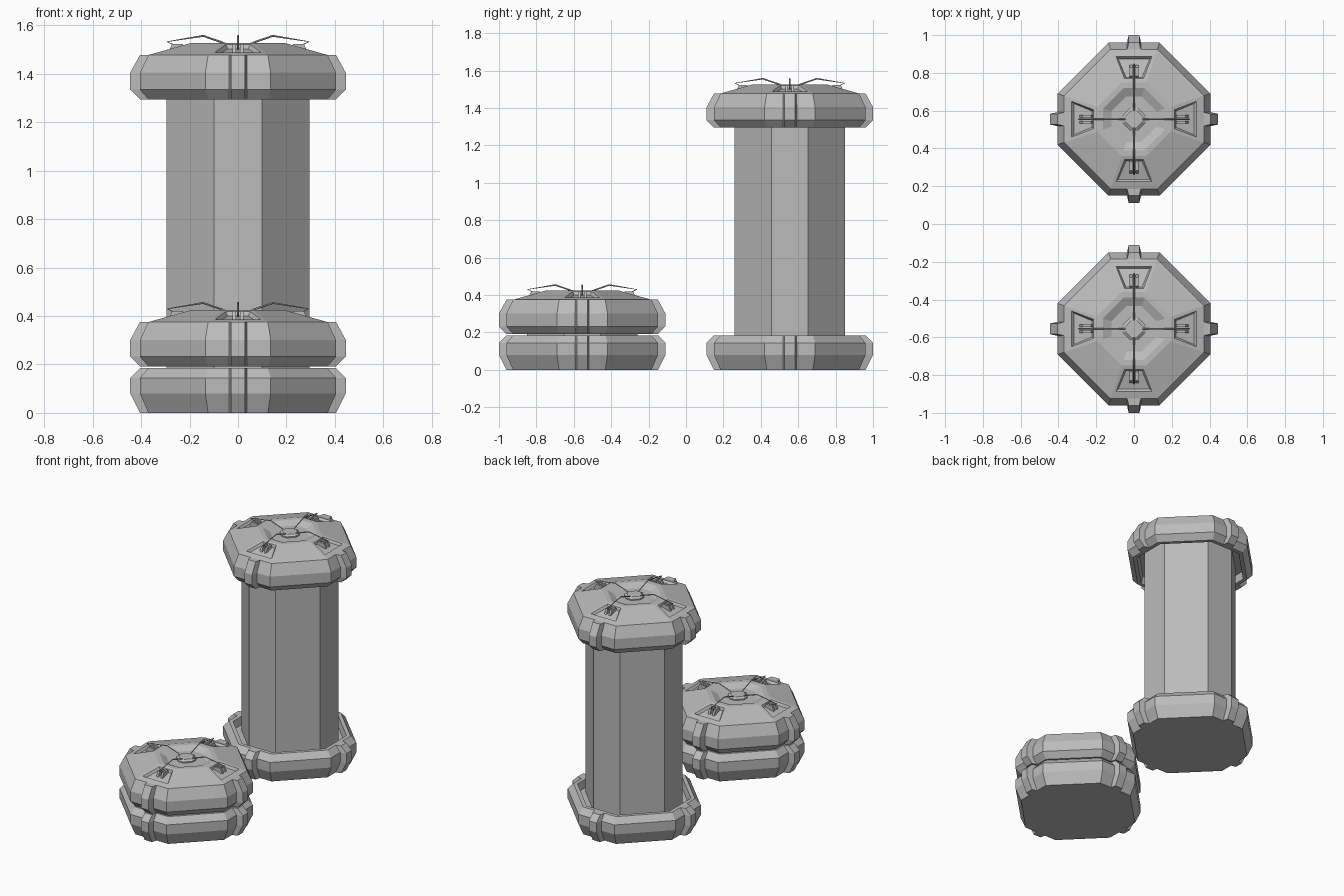
import bpy, bmesh
from math import pi
from mathutils import Matrix, Vector

cube = bpy.data.objects.get("Cube")
if cube:
    bpy.data.objects.remove(cube, do_unlink=True)

grey = bpy.data.materials.new("stone_grey")
grey.use_nodes = True
color = (0.5, 0.5, 0.5, 1)
grey.diffuse_color = color
grey.node_tree.nodes["Principled BSDF"].inputs["Base Color"].default_value = color


def add_object(name, data, location):
    ob = bpy.data.objects.new(name, data)
    data.materials.append(grey)
    ob.location = location
    bpy.context.collection.objects.link(ob)
    return ob


def finish(name, bm, location):
    bmesh.ops.recalc_face_normals(bm, faces=bm.faces)
    mesh = bpy.data.meshes.new(name)
    bm.to_mesh(mesh)
    bm.free()
    return add_object(name, mesh, location)


def loft(bm, profile):
    """Eight-sided loft through (radius, height) pairs; returns bands of faces."""
    rings = []
    for r, z in profile:
        h = r / 3
        outline = [(r, -h), (r, h), (h, r), (-h, r), (-r, h), (-r, -h), (-h, -r), (h, -r)]
        rings.append([bm.verts.new((x, y, z)) for x, y in outline])
    bands = []
    for a, b in zip(rings, rings[1:]):
        bands.append([bm.faces.new((a[i], a[(i + 1) % 8], b[(i + 1) % 8], b[i]))
                      for i in range(8)])
    bm.faces.new(rings[0][::-1])
    bm.faces.new(rings[-1])
    return bands


def around(bm, build):
    """Repeat a part on the four sides."""
    for i in range(4):
        verts = build(bm)
        bmesh.ops.rotate(bm, verts=verts, cent=(0, 0, 0), matrix=Matrix.Rotation(i * pi / 2, 3, "Z"))


def rib(heights):
    """Tapered clamp that wraps the rim of a cap."""
    def build(bm):
        low, mid, high, top = heights
        path = [(0.405, low), (0.445, mid), (0.445, high), (0.405, top)]
        outer = [[bm.verts.new((x, s * 0.028, z)) for x, z in path] for s in (-1, 1)]
        inner = [[bm.verts.new((x - 0.06, s * 0.042, z)) for x, z in path] for s in (-1, 1)]
        for i in range(3):
            bm.faces.new((outer[0][i], outer[1][i], outer[1][i + 1], outer[0][i + 1]))
            bm.faces.new((inner[0][i], inner[0][i + 1], inner[1][i + 1], inner[1][i]))
            for s in (0, 1):
                bm.faces.new((outer[s][i], outer[s][i + 1], inner[s][i + 1], inner[s][i]))
        for i in (0, 3):
            bm.faces.new((outer[0][i], outer[1][i], inner[1][i], inner[0][i]))
        return sum(outer + inner, [])
    return build


def claw(bm):
    """Pair of small prongs that holds a wire end."""
    verts = []
    for s in (-1, 1):
        new = bmesh.ops.create_cube(bm, size=1)["verts"]
        for v in new:
            tip = 0.6 if v.co.z > 0 else 1
            v.co = Vector((0.25 + v.co.x * 0.075 * tip, s * 0.016 + v.co.y * 0.014, 0.211 + v.co.z * 0.034))
        verts += new
    return verts


def pillar(label, y, lift):
    base, top = (0, y, 0), (0, y, lift)

    # Lower cap with a recessed socket
    bm = bmesh.new()
    loft(bm, [(0.37, 0), (0.405, 0.08), (0.405, 0.145), (0.37, 0.185),
              (0.345, 0.185), (0.335, 0.135), (0.28, 0.135)])
    finish(label + "_lower_cap", bm, base)
    bm = bmesh.new()
    around(bm, rib((0, 0.08, 0.145, 0.185)))
    finish(label + "_lower_ribs", bm, base)

    # Shaft
    bm = bmesh.new()
    loft(bm, [(0.295, 0.1), (0.295, lift + 0.1)])
    finish(label + "_shaft", bm, base)

    # Upper cap with a dome, a central bowl and four sunken pans
    bm = bmesh.new()
    bands = loft(bm, [(0.28, 0.05), (0.335, 0.05), (0.345, 0), (0.37, 0), (0.405, 0.04),
                      (0.405, 0.11), (0.37, 0.183), (0.345, 0.19), (0.195, 0.232),
                      (0.165, 0.232), (0.12, 0.21)])
    bmesh.ops.recalc_face_normals(bm, faces=bm.faces)
    pans = bands[7][::2]
    bmesh.ops.inset_individual(bm, faces=pans, thickness=0.025)
    bmesh.ops.inset_individual(bm, faces=pans, thickness=0.014, depth=-0.016)
    finish(label + "_upper_cap", bm, top)
    bm = bmesh.new()
    around(bm, rib((0, 0.04, 0.11, 0.183)))
    finish(label + "_upper_ribs", bm, top)

    # Central stud and wire claws
    bm = bmesh.new()
    loft(bm, [(0.06, 0.2), (0.06, 0.218), (0.045, 0.228)])
    finish(label + "_stud", bm, top)
    bm = bmesh.new()
    around(bm, claw)
    finish(label + "_claws", bm, top)

    # Bent wires from the stud to the claws
    curve = bpy.data.curves.new(label + "_wires", "CURVE")
    curve.dimensions = "3D"
    curve.bevel_depth = 0.004
    curve.bevel_resolution = 0
    curve.use_fill_caps = True
    path = [(0.03, 0.22), (0.066, 0.235), (0.144, 0.262), (0.292, 0.238), (0.215, 0.198)]
    for i in range(4):
        turn = Matrix.Rotation(i * pi / 2, 3, "Z")
        spline = curve.splines.new("POLY")
        spline.points.add(len(path) - 1)
        for p, (x, z) in zip(spline.points, path):
            p.co = (*(turn @ Vector((x, 0, z))), 1)
    add_object(label + "_wires", curve, top)


pillar("short_pillar", -0.555, 0.192)
pillar("tall_pillar", 0.555, 1.295)
